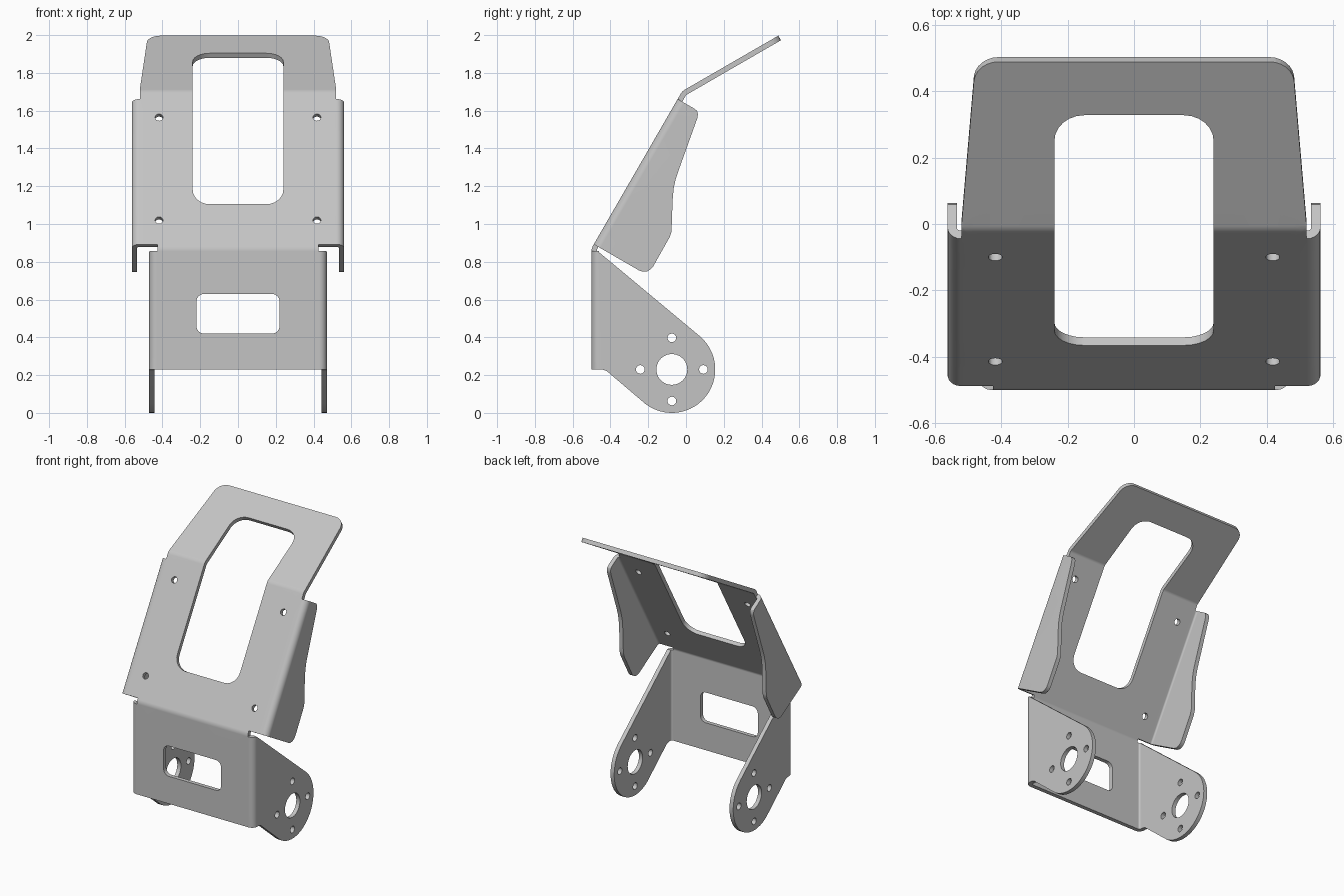
import bpy, bmesh
from math import sin, cos, pi, radians, tan
from mathutils import Vector

if "Cube" in bpy.data.objects:
    bpy.data.objects.remove(bpy.data.objects["Cube"])

THICK = 0.028
R_SIDE = 0.04            # outer radius of the flange bends
R_FACE = 0.06            # outer radius of the two cross bends
ANGLE = radians(30)
LOW_HALF, MID_HALF = 0.47, 0.562
BEND_1, BEND_2 = 0.856, 1.815      # where the cross bends begin along the sheet
ARC = R_FACE * ANGLE
TOP = 2.418
NOTCH, MID_START = 0.425, 0.895


def arc(cx, cy, r, start, end, n):
    return [(cx + r * cos(radians(start + (end - start) * i / n)),
             cy + r * sin(radians(start + (end - start) * i / n))) for i in range(n + 1)]


def circle(cx, cy, r, n=24):
    return arc(cx, cy, r, 0, 360, n)[:-1]


def rounded_rect(half, low, high, r):
    pts = []
    for k, (cx, cy) in enumerate([(half - r, high - r), (r - half, high - r),
                                  (r - half, low + r), (half - r, low + r)]):
        pts += arc(cx, cy, r, 90 * k, 90 * k + 90, 6)
    return pts


def flange_u(half, depth):
    """Flat sheet coordinate of a point on a side flange at the given depth."""
    return half - 2 * R_SIDE + R_SIDE * pi / 2 + depth


# Flat blank: right half of the outline, from the bottom edge up to the top
hub = flange_u(LOW_HALF, 0.425)
half = [(flange_u(LOW_HALF, 0.055), 0.23), (flange_u(LOW_HALF, 0.08), 0.222)]
half += arc(hub, 0.23, 0.23, 233, 410, 26)
half += [(flange_u(LOW_HALF, 0.033), BEND_1), (NOTCH, BEND_1), (NOTCH, MID_START)]
wing = [(0.275, 0.024), (0.298, 0.028), (0.316, 0.041), (0.327, 0.06), (0.331, 0.0785),
        (0.329, 0.26), (0.322, 0.29), (0.304, 0.323), (0.243, 0.438), (0.217, 0.495),
        (0.203, 0.54), (0.194, 0.583), (0.141, 0.876), (0.133, 0.897), (0.12, 0.909),
        (0.105, 0.912)]
half += [(flange_u(MID_HALF, w), q + 0.871) for w, q in wing]
half += [(0.52, 1.783), (0.52, 1.846)]
half += arc(0.408, TOP - 0.075, 0.075, 8, 90, 6)
outline = half + [(-u, s) for u, s in reversed(half)]

# Windows, screw holes and hub holes
loops = [outline, rounded_rect(0.24, 1.14, 2.232, 0.09), rounded_rect(0.22, 0.42, 0.63, 0.04)]
for side in (-1, 1):
    loops += [circle(side * 0.418, s, 0.021, 16) for s in (1.042, 1.671)]
    loops.append(circle(side * hub, 0.23, 0.082))
    for du, ds in ((1, 0), (0, 1), (-1, 0), (0, -1)):
        loops.append(circle(side * hub + du * 0.167, 0.23 + ds * 0.167, 0.023, 16))

bm = bmesh.new()
for pts in loops:
    verts = [bm.verts.new((u, s, 0)) for u, s in pts]
    for i, v in enumerate(verts):
        bm.edges.new((v, verts[i - 1]))
bmesh.ops.triangle_fill(bm, use_beauty=True, edges=bm.edges[:], normal=(0, 0, 1))


# Score the sheet along every bend so that it can be folded smoothly
def score(point, normal):
    bmesh.ops.bisect_plane(bm, geom=bm.verts[:] + bm.edges[:] + bm.faces[:], dist=1e-5,
                           plane_co=point, plane_no=normal)


for i in range(7):
    for width in (LOW_HALF, MID_HALF):
        for side in (-1, 1):
            score((side * (width - R_SIDE + R_SIDE * pi / 2 * i / 6), 0, 0), (1, 0, 0))
for i in range(5):
    for start in (BEND_1, BEND_2):
        score((0, start + ARC * i / 4, 0), (0, 1, 0))

# Give the sheet its thickness
extruded = bmesh.ops.extrude_face_region(bm, geom=bm.faces[:], use_keep_orig=True)
for v in extruded["geom"]:
    if isinstance(v, bmesh.types.BMVert):
        v.co.z = THICK


def fold_side(u, s, n):
    """Bend the side flanges back: returns x and depth behind the outer face."""
    width = LOW_HALF if s < (BEND_1 + MID_START) / 2 else MID_HALF
    sign, run = (1 if u > 0 else -1), abs(u) - (width - R_SIDE)
    if run <= 0:
        return u, n
    turn = min(run / R_SIDE, pi / 2)
    extra = max(0, run - R_SIDE * pi / 2)
    x = width - R_SIDE + (R_SIDE - n) * sin(turn)
    return sign * x, R_SIDE - (R_SIDE - n) * cos(turn) + extra


def fold_face(s):
    """Follow the outer face up the sheet: returns y, z and the lean angle."""
    y, z, lean, last = -0.5, 0.0, 0.0, 0.0
    for start in (BEND_1, BEND_2):
        step = min(s, start) - last
        y, z = y + step * sin(lean), z + step * cos(lean)
        if s <= start:
            return y, z, lean
        turn = min(s - start, ARC) / R_FACE
        chord = 2 * R_FACE * sin(turn / 2)
        y += chord * sin(lean + turn / 2)
        z += chord * cos(lean + turn / 2)
        lean, last = lean + turn, start + ARC
        if s <= last:
            return y, z, lean
    return y + (s - last) * sin(lean), z + (s - last) * cos(lean), lean


for v in bm.verts:
    u, s, n = v.co
    x, depth = fold_side(u, s, n)
    y, z, lean = fold_face(s)
    v.co = Vector((x, y + depth * cos(lean), z - depth * sin(lean)))
bmesh.ops.recalc_face_normals(bm, faces=bm.faces[:])

mesh = bpy.data.meshes.new("folded_bracket")
bm.to_mesh(mesh)
bm.free()
bracket = bpy.data.objects.new("folded_bracket", mesh)
bpy.context.collection.objects.link(bracket)

# Plain grey metal
GREY = (0.55, 0.55, 0.55, 1)
metal = bpy.data.materials.new("grey_metal")
metal.use_nodes = True
metal.diffuse_color = GREY
metal.node_tree.nodes["Principled BSDF"].inputs["Base Color"].default_value = GREY
mesh.materials.append(metal)

# Smooth bends, crisp sheet edges
bpy.ops.object.select_all(action="DESELECT")
bracket.select_set(True)
bpy.context.view_layer.objects.active = bracket
bpy.ops.object.shade_smooth_by_angle(angle=radians(30))
weighted = bracket.modifiers.new("even_shading", "WEIGHTED_NORMAL")
weighted.keep_sharp = True
